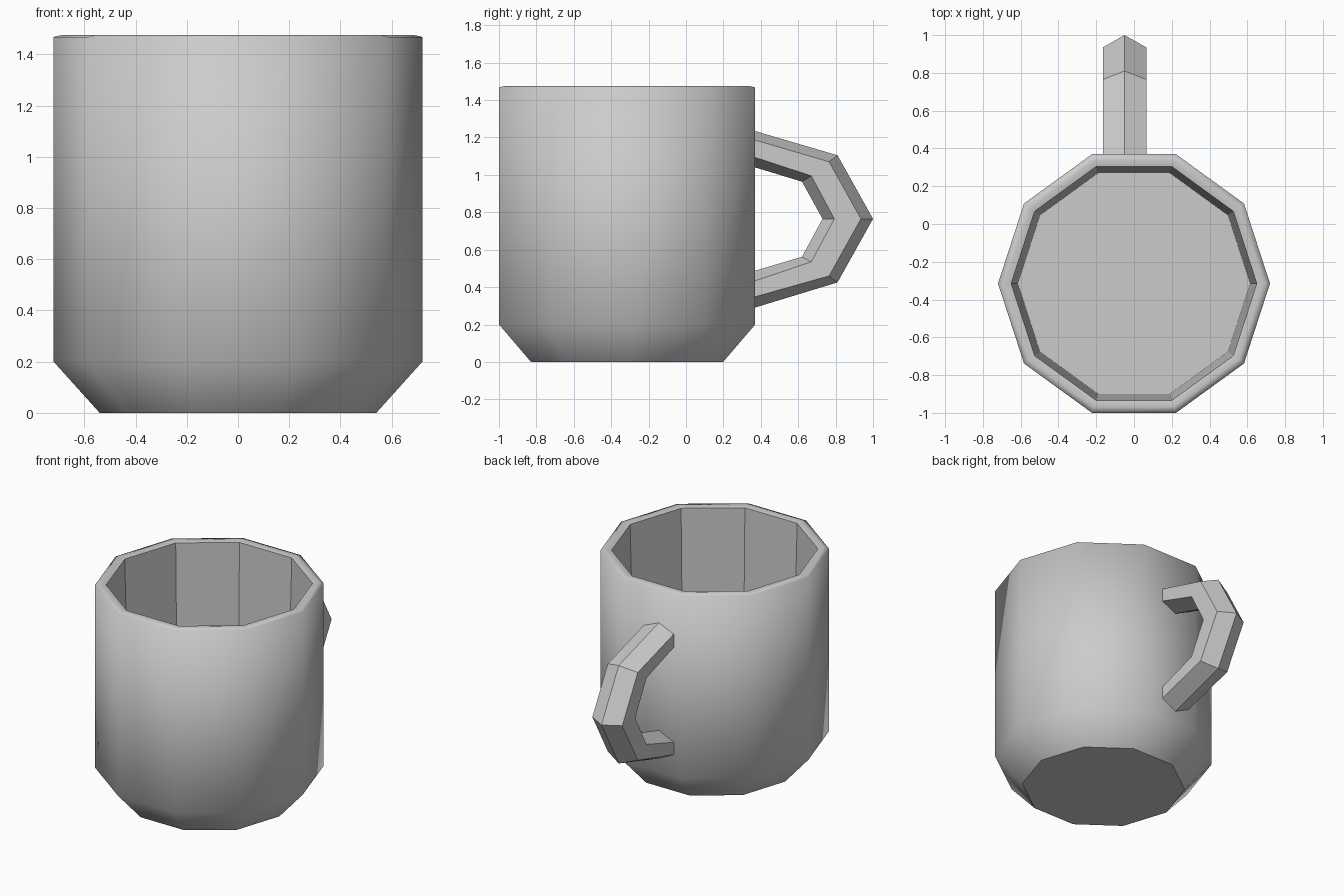
import bpy, bmesh, math

if "Cube" in bpy.data.objects:
    bpy.data.objects.remove(bpy.data.objects["Cube"])

SIDES = 10
CENTRE_Y = -0.315


def finish(bm, name):
    bmesh.ops.recalc_face_normals(bm, faces=bm.faces[:])
    mesh = bpy.data.meshes.new(name)
    bm.to_mesh(mesh)
    bm.free()
    obj = bpy.data.objects.new(name, mesh)
    bpy.context.collection.objects.link(obj)
    return obj


def bridge(bm, a, b):
    n = len(a)
    return [bm.faces.new((a[i], a[(i + 1) % n], b[(i + 1) % n], b[i])) for i in range(n)]


# Cup body: ten-sided profile (radius, height) from the base, over the rim, to the inner floor
profile = [(0.54, 0), (0.72, 0.2), (0.72, 1.468), (0.685, 1.476), (0.65, 1.468), (0.615, 0.15)]
bm = bmesh.new()
rings = []
for r, z in profile:
    rings.append([bm.verts.new((r * math.cos(math.tau * i / SIDES),
                                CENTRE_Y + r * math.sin(math.tau * i / SIDES), z))
                  for i in range(SIDES)])
for a, b in zip(rings, rings[1:]):
    bridge(bm, a, b)
bm.faces.new(rings[0])
bm.faces.new(rings[-1])
for f in bm.faces:
    f.smooth = True

# Crisp wall corners, base outline, inner lip and floor outline; softened chamfer and rim
for lower, upper in ((1, 2), (4, 5)):
    for a, b in zip(rings[lower], rings[upper]):
        bm.edges.get((a, b)).smooth = False
for k in (0, 4, 5):
    for i in range(SIDES):
        bm.edges.get((rings[k][i], rings[k][(i + 1) % SIDES])).smooth = False
finish(bm, "cup_body")

# Handle: six-sided section swept along an angular path, flat shaded
outer_ridge = [(0.35, 1.24), (0.81, 1.105), (1.0, 0.765), (0.81, 0.425), (0.35, 0.285)]
outer_side = [(0.35, 1.192), (0.765, 1.07), (0.935, 0.765), (0.765, 0.46), (0.35, 0.343)]
inner_side = [(0.35, 1.1), (0.67, 0.995), (0.793, 0.765), (0.67, 0.535), (0.35, 0.428)]
inner_ridge = [(0.35, 1.046), (0.62, 0.964), (0.73, 0.765), (0.62, 0.562), (0.35, 0.482)]
X, HALF = -0.05, 0.115
bm = bmesh.new()
sections = []
for o, os, ins, i in zip(outer_ridge, outer_side, inner_side, inner_ridge):
    loop = [(X, *o), (X + HALF, *os), (X + HALF, *ins), (X, *i), (X - HALF, *ins), (X - HALF, *os)]
    sections.append([bm.verts.new(p) for p in loop])
for a, b in zip(sections, sections[1:]):
    bridge(bm, a, b)
bm.faces.new(sections[0])
bm.faces.new(sections[-1])
finish(bm, "handle")
